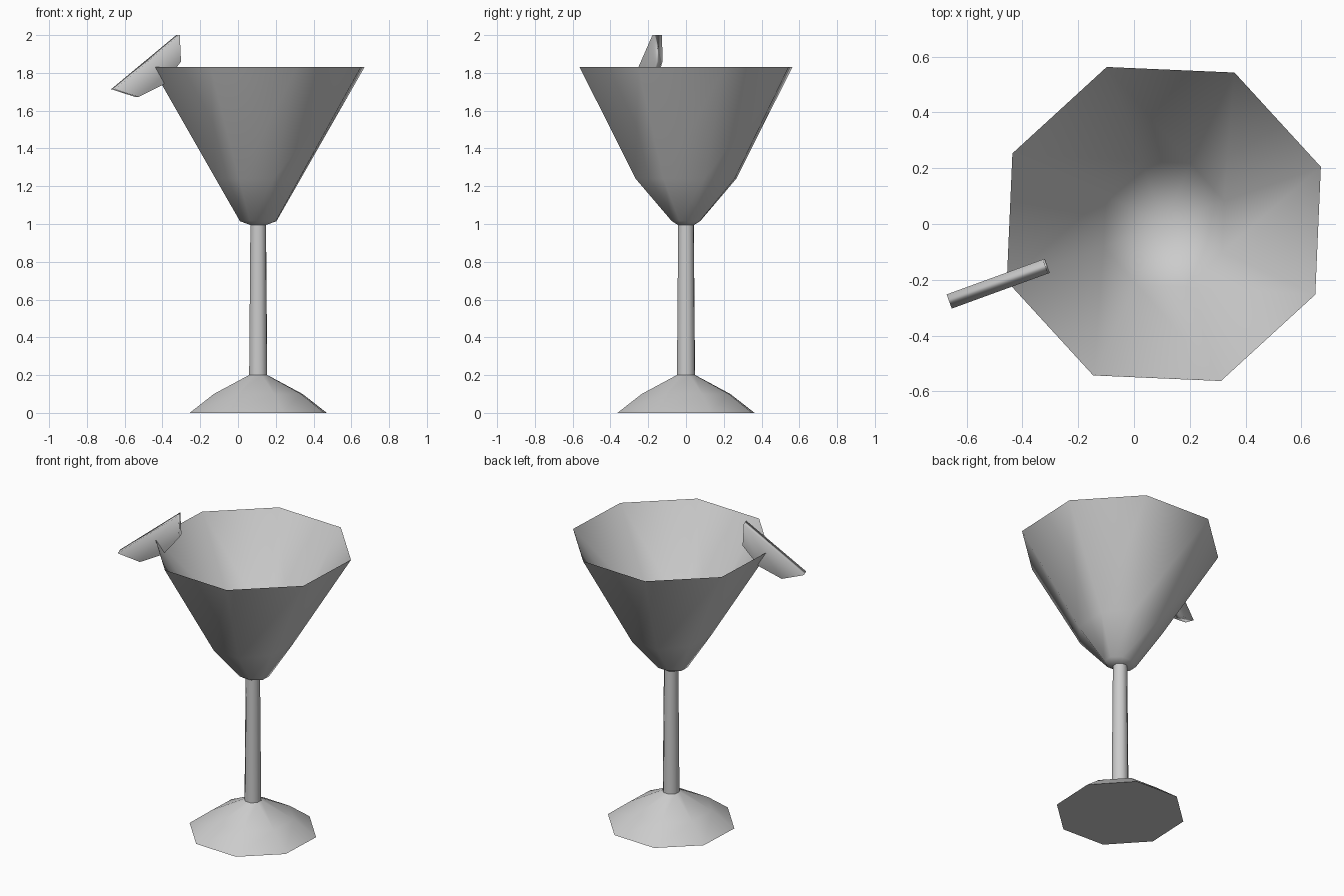
import bpy, bmesh, math
from mathutils import Matrix, Vector

cube = bpy.data.objects.get("Cube")
if cube:
    bpy.data.objects.remove(cube, do_unlink=True)

AXIS_X = 0.107
SIDES = 8
TWIST = math.radians(20)

grey = bpy.data.materials.new("plain grey")
grey.use_nodes = True
COLOUR = (0.6, 0.6, 0.6, 1)
grey.diffuse_color = COLOUR
grey.node_tree.nodes["Principled BSDF"].inputs["Base Color"].default_value = COLOUR


def finish(name, bm, angle=180):
    """Turn the bmesh into a smooth shaded object."""
    mesh = bpy.data.meshes.new(name)
    bm.to_mesh(mesh)
    bm.free()
    mesh.materials.append(grey)
    obj = bpy.data.objects.new(name, mesh)
    bpy.context.collection.objects.link(obj)
    bpy.ops.object.select_all(action="DESELECT")
    obj.select_set(True)
    bpy.context.view_layer.objects.active = obj
    bpy.ops.object.shade_smooth_by_angle(angle=math.radians(angle))
    return obj


def lathe(name, rings, cap=False, tip=None):
    """Skin octagonal rings given as (x radius, y radius, height), bottom up.
    A cap closes the underside flat; a tip height closes it to a point,
    with the faces turned inward."""
    bm = bmesh.new()
    loops = []
    for rx, ry, z in rings:
        angles = [TWIST + math.tau * i / SIDES for i in range(SIDES)]
        loops.append([bm.verts.new((AXIS_X + rx * math.cos(a), ry * math.sin(a), z))
                      for a in angles])
    for low, high in zip(loops, loops[1:]):
        for i in range(SIDES):
            j = (i + 1) % SIDES
            bm.faces.new((low[i], low[j], high[j], high[i]))
    if cap:
        bm.faces.new(loops[0][::-1])
    if tip:
        point = bm.verts.new((AXIS_X, 0, tip))
        for i in range(SIDES):
            bm.faces.new((loops[0][(i + 1) % SIDES], loops[0][i], point))
        bmesh.ops.reverse_faces(bm, faces=bm.faces)
    return finish(name, bm, 75)


# Foot and stem
lathe("foot", [(0.386, 0.386, 0), (0.25, 0.25, 0.1), (0.052, 0.052, 0.2)], cap=True)
lathe("stem", [(0.051, 0.051, 0.19), (0.044, 0.044, 1.0)])

# Bowl: outer wall and the hollow inside it
lathe("bowl", [(0.045, 0.045, 0.995), (0.103, 0.08, 1.015),
               (0.24, 0.284, 1.24), (0.599, 0.599, 1.83)], cap=True)
lathe("bowl_inside", [(0.23, 0.24, 1.28), (0.596, 0.596, 1.83)], tip=1.03)

# Fruit slice: a half round wedge sitting on the rim
HALF_THICK = 0.027
outline = [(-0.233, 0), (-0.152, -0.115), (0, -0.15), (0.152, -0.115), (0.233, 0)]
bm = bmesh.new()
front = bm.faces.new([bm.verts.new((x, -HALF_THICK, z)) for x, z in outline])
result = bmesh.ops.extrude_face_region(bm, geom=[front], use_keep_orig=True)
moved = [v for v in result["geom"] if isinstance(v, bmesh.types.BMVert)]
bmesh.ops.translate(bm, verts=moved, vec=(0, 2 * HALF_THICK, 0))
bmesh.ops.recalc_face_normals(bm, faces=bm.faces)
place = (Matrix.Translation(Vector((-0.49, -0.215, 1.857)))
         @ Matrix.Rotation(math.radians(20), 4, "Z")
         @ Matrix.Rotation(math.radians(-38), 4, "Y"))
bm.transform(place)
fruit = finish("fruit_slice", bm)
fruit.modifiers.new("broad faces lead shading", "WEIGHTED_NORMAL")
